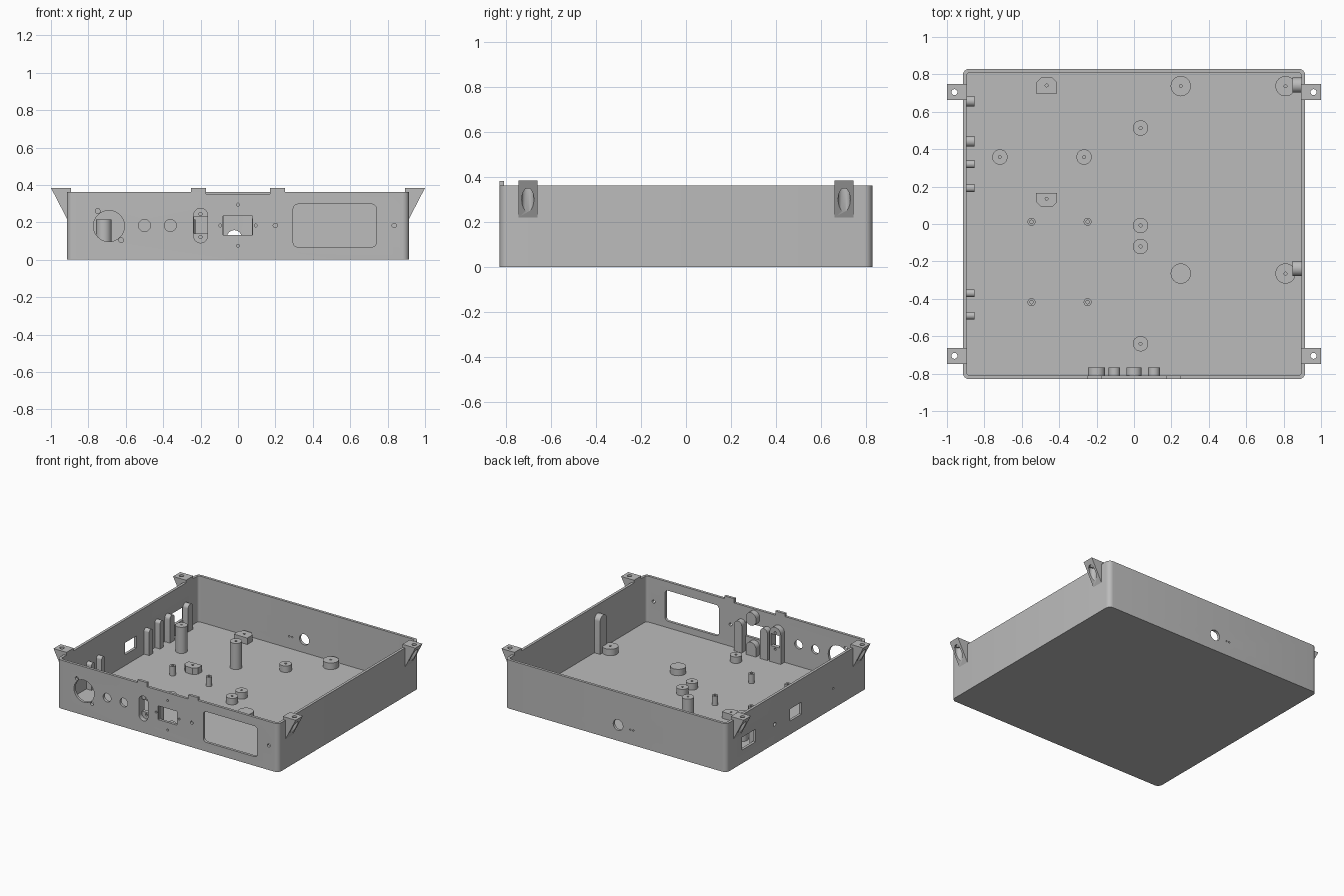
import bpy
import bmesh
from math import cos, sin, pi

if "Cube" in bpy.data.objects:
    bpy.data.objects.remove(bpy.data.objects["Cube"])

grey = bpy.data.materials.new("plain_grey")
grey.use_nodes = True
grey.diffuse_color = (0.5, 0.5, 0.5, 1)
grey.node_tree.nodes["Principled BSDF"].inputs["Base Color"].default_value = (0.5, 0.5, 0.5, 1)

WALL, FLOOR, TOP = 0.02, 0.02, 0.362
HX, HY = 0.915, 0.83
parts = []


def rounded(u0, u1, v0, v1, low=0.0, high=0.0, steps=6):
    """Rectangle outline with separate radii for its low and high corners."""
    pts = []
    corners = ((u1, v0, low, -1, -1), (u1, v1, high, -1, 0),
               (u0, v1, high, 1, 1), (u0, v0, low, 1, 2))
    for u, v, r, inward, quarter in corners:
        if r == 0:
            pts.append((u, v))
            continue
        cu, cv = u + inward * r, v + (r if v == v0 else -r)
        for i in range(steps + 1):
            a = (quarter + i / steps) * pi / 2
            pts.append((cu + r * cos(a), cv + r * sin(a)))
    return pts


def circle(u, v, r, n=32):
    return [(u + r * cos(2 * pi * i / n), v + r * sin(2 * pi * i / n)) for i in range(n)]


def prism(name, pts, axis, a, b, part=True):
    """Extrude an outline along an axis from a to b."""
    def place(u, v, w):
        return {"X": (w, u, v), "Y": (u, w, v), "Z": (u, v, w)}[axis]
    bm = bmesh.new()
    face = bm.faces.new([bm.verts.new(place(u, v, a)) for u, v in pts])
    new = bmesh.ops.extrude_face_region(bm, geom=[face])["geom"]
    shift = place(0, 0, b - a)
    bmesh.ops.translate(bm, vec=shift, verts=[g for g in new if isinstance(g, bmesh.types.BMVert)])
    bmesh.ops.remove_doubles(bm, verts=bm.verts, dist=1e-5)
    bmesh.ops.recalc_face_normals(bm, faces=bm.faces)
    mesh = bpy.data.meshes.new(name)
    bm.to_mesh(mesh)
    bm.free()
    mesh.materials.append(grey)
    ob = bpy.data.objects.new(name, mesh)
    bpy.context.collection.objects.link(ob)
    ob.hide_render = not part
    if part:
        parts.append(ob)
    return ob


def cut(target, cutters):
    for c in cutters:
        mod = target.modifiers.new("cut", "BOOLEAN")
        mod.operation, mod.solver, mod.object = "DIFFERENCE", "EXACT", c
        bpy.context.view_layer.objects.active = target
        bpy.ops.object.modifier_apply(modifier=mod.name)


def hole(pts, axis, a, b):
    return prism("cutter", pts, axis, a, b, part=False)


# Open tray
tray = prism("tray", rounded(-HX, HX, -HY, HY, 0.035, 0.035), "Z", 0, TOP)
ix, iy = HX - WALL, HY - WALL
cavity = hole(rounded(-ix, ix, -iy, iy, 0.018, 0.018), "Z", FLOOR, 1)
notch = hole(rounded(-0.17, 0.17, 0.352, 0.5), "Y", -0.9, -0.8)

# Front wall openings
front_shapes = [
    circle(-0.69, 0.18, 0.083, 48), circle(-0.75, 0.26, 0.013, 16), circle(-0.625, 0.105, 0.013, 16),
    circle(-0.5, 0.183, 0.032), circle(-0.362, 0.183, 0.032),
    rounded(-0.08, 0.077, 0.132, 0.235),
    circle(0.2, 0.183, 0.012, 16), circle(0.835, 0.183, 0.012, 16),
    rounded(0.295, 0.74, 0.068, 0.297, 0.025, 0.025)]
screw_shapes = [circle(x, z, 0.008, 12) for x, z in
                ((0, 0.295), (0, 0.075), (-0.095, 0.183), (0.095, 0.183))]
front_holes = [hole(s, "Y", -0.9, -0.78) for s in front_shapes + screw_shapes]
slot_holes = [hole(rounded(-0.237, -0.163, 0.09, 0.275, 0.0369, 0.0369), "Y", -0.9, -0.795),
              hole(rounded(-0.236, -0.164, 0.14, 0.23), "Y", -0.9, -0.7)]
slot_holes += [hole(circle(-0.2, z, 0.009, 12), "Y", -0.9, -0.7) for z in (0.122, 0.245)]

# Side and rear wall openings
side_holes = [hole(rounded(-0.055, 0.08, 0.1, 0.19), "X", -1, -0.85),
              hole(rounded(0.485, 0.645, 0.1, 0.195), "X", -1, -0.85),
              hole(circle(0.26, 0.145, 0.014, 16), "X", -1, -0.85),
              hole(circle(-0.43, 0.148, 0.008, 12), "X", -1, -0.85)]
rear_holes = [hole(circle(x, z, r, 24), "Y", 0.75, 0.9)
              for x, z, r in ((-0.02, 0.118, 0.04), (-0.12, 0.11, 0.006), (-0.145, 0.11, 0.006))]
cut(tray, [cavity, notch] + front_holes + slot_holes + side_holes + rear_holes)

# Locating tabs on the front rim
for s in (-1, 1):
    x0, x1 = sorted((s * 0.17, s * 0.25))
    prism("rim_tab", rounded(x0, x1, 0.34, 0.383), "Y", -HY, -iy)

# Mounting ears with screw hole and driver pocket
for sx in (-1, 1):
    for sy in (-1, 1):
        outline = [(0.893, 0.384), (1, 0.384), (0.915, 0.22), (0.905, 0.22), (0.905, 0.36), (0.893, 0.36)]
        y = sy * 0.705
        ear = prism("mounting_ear", [(sx * u, v) for u, v in outline], "Y", y - 0.0425, y + 0.0425)
        cut(ear, [hole(circle(sx * 0.956, y, 0.027), "Z", 0.1, 0.35),
                  hole(circle(sx * 0.96, y, 0.016, 20), "Z", 0.3, 0.5)])


def post(name, x, y, r, top, bore=0.008):
    ob = prism(name, circle(x, y, r), "Z", FLOOR - 0.005, top)
    if bore:
        cut(ob, [hole(circle(x, y, bore, 12), "Z", FLOOR + 0.01, 1)])


# Floor posts
LOW, TALL = 0.068, 0.215
for x in (-0.717, -0.267):
    post("tall_post", x, 0.358, 0.041, TALL)
for y in (0.513, -0.008, -0.12, -0.64):
    post("low_post", 0.035, y, 0.041, LOW)
for x, y, bore in ((0.25, 0.737, 0.008), (0.25, -0.265, 0), (0.81, 0.737, 0.008), (0.81, -0.265, 0.008)):
    post("wide_post", x, y, 0.054, LOW, bore)
for x in (-0.548, -0.248):
    for y in (0.012, -0.418):
        post("pin_post", x, y, 0.021, 0.09, 0.009)

# Chamfered floor blocks
for y0, y1, low, high in ((0.697, 0.785, 0, 0.028), (0.09, 0.165, 0.028, 0)):
    block = prism("chamfered_block", rounded(-0.523, -0.411, y0, y1, low, high, 1), "Z", FLOOR - 0.005, LOW)
    cut(block, [hole(circle(-0.467, 0.741 if y0 > 0.5 else 0.135, 0.008, 12), "Z", 0.03, 1)])


def arch(u, w, top):
    return rounded(u - w / 2, u + w / 2, FLOOR - 0.005, top, 0, w * 0.49, 8)


# Arched pillars on the side walls
for y, w, top in ((0.657, 0.056, 0.22), (0.442, 0.056, 0.22), (0.32, 0.042, 0.225),
                  (0.192, 0.042, 0.21), (-0.37, 0.04, 0.22), (-0.49, 0.04, 0.22)):
    prism("side_pillar", arch(y, w, top), "X", -0.9, -0.853)
for y in (0.742, -0.238):
    prism("tall_pillar", arch(y, 0.08, 0.3), "X", 0.848, 0.9)

# Screw bosses behind the front wall
for x, w, top in ((-0.105, 0.06, 0.25), (0.107, 0.062, 0.25), (0, 0.082, 0.12)):
    boss = prism("front_boss", arch(x, w, top), "Y", -0.815, -0.766)
    cut(boss, front_holes[-4:])
upper = prism("upper_boss", rounded(-0.041, 0.041, 0.245, 0.342, 0.04, 0.04), "Y", -0.815, -0.766)
cut(upper, front_holes[-4:-3])
slot_boss = prism("slot_boss", arch(-0.2, 0.092, 0.285), "Y", -0.815, -0.766)
cut(slot_boss, slot_holes)

# Remove the cutters and shade the parts
for ob in [o for o in bpy.data.objects if o.name.startswith("cutter")]:
    bpy.data.objects.remove(ob)
for ob in parts:
    bpy.ops.object.select_all(action="DESELECT")
    ob.select_set(True)
    bpy.context.view_layer.objects.active = ob
    bpy.ops.object.shade_smooth_by_angle(angle=pi / 6)
